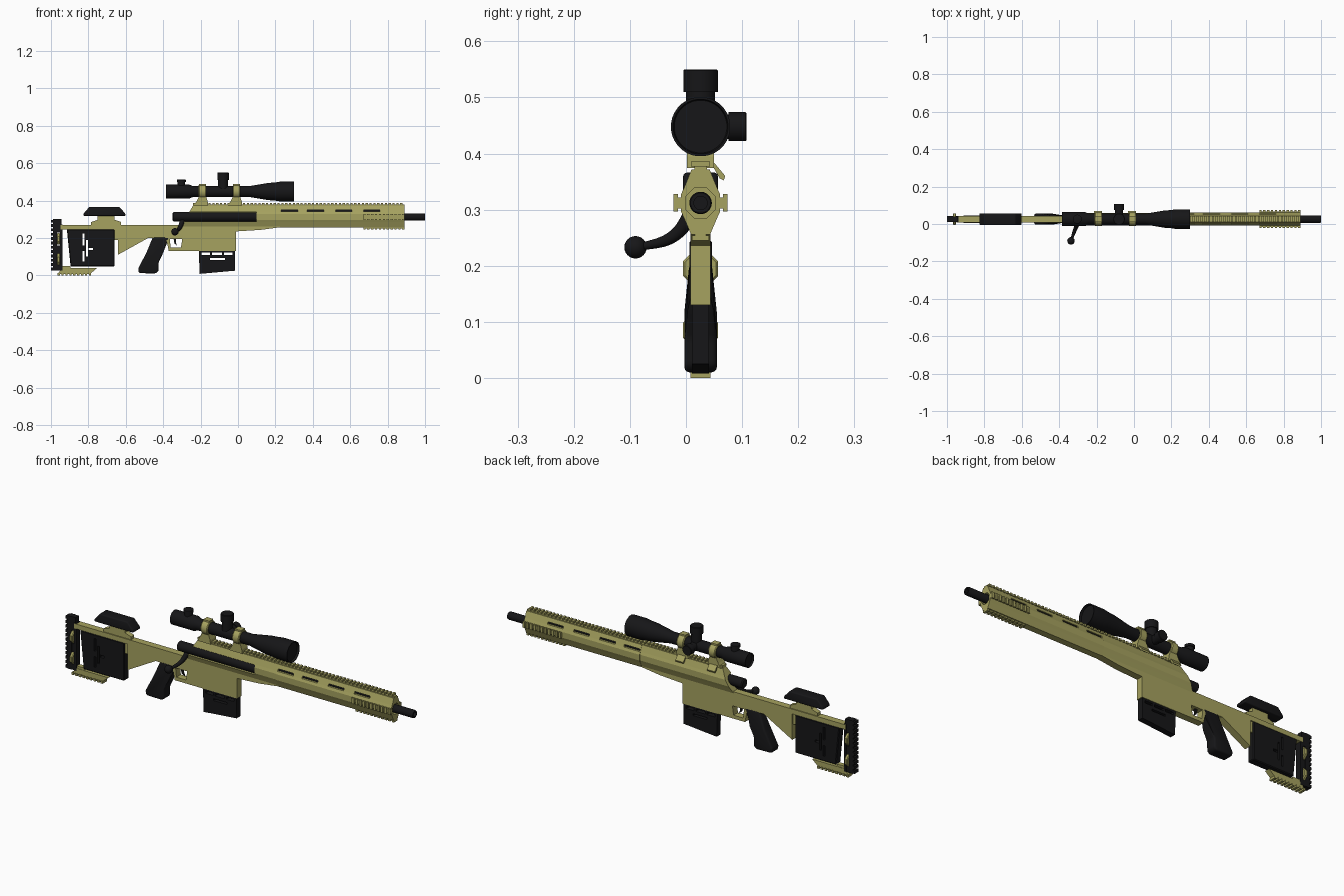
import bpy, bmesh, math
from mathutils import Vector, Matrix

if "Cube" in bpy.data.objects:
    bpy.data.objects.remove(bpy.data.objects["Cube"])

C = 0.026  # y of the centre plane


def material(name, rgb):
    m = bpy.data.materials.new(name)
    m.diffuse_color = (*rgb, 1)
    m.use_nodes = True
    m.node_tree.nodes["Principled BSDF"].inputs["Base Color"].default_value = m.diffuse_color
    return m


GREEN = material("olive", (0.38, 0.36, 0.115))
BLACK = material("black", (0.008, 0.008, 0.009))


def finish(name, bm, mat, smooth=32):
    bmesh.ops.recalc_face_normals(bm, faces=bm.faces)
    for f in bm.faces:
        f.smooth = smooth > 0
    for e in bm.edges:
        e.smooth = len(e.link_faces) == 2 and e.calc_face_angle(0) < math.radians(smooth)
    me = bpy.data.meshes.new(name)
    bm.to_mesh(me)
    bm.free()
    me.materials.append(mat)
    ob = bpy.data.objects.new(name, me)
    bpy.context.collection.objects.link(ob)
    return ob


def extrude(name, pts, a, b, mat, axis="y", bevel=0, segs=2, edit=None):
    """Profile (x,z) swept along y, or (y,z) swept along x."""
    bm = bmesh.new()
    co = (lambda p, t: (p[0], t, p[1])) if axis == "y" else (lambda p, t: (t, p[0], p[1]))
    f = bm.faces.new([bm.verts.new(co(p, a)) for p in pts])
    r = bmesh.ops.extrude_face_region(bm, geom=[f])
    d = Vector(co((0, 0), b - a))
    for v in r["geom"]:
        if isinstance(v, bmesh.types.BMVert):
            v.co += d
    if edit:
        for v in bm.verts:
            edit(v)
    if bevel:
        bmesh.ops.recalc_face_normals(bm, faces=bm.faces)
        bmesh.ops.bevel(bm, geom=bm.edges[:], offset=bevel, segments=segs, profile=0.5,
                        affect="EDGES", clamp_overlap=True)
    return finish(name, bm, mat, 40 if segs > 2 else 0)


def slab(name, pts, half, mat, **k):
    return extrude(name, pts, C - half, C + half, mat, **k)


def boxes(name, items, mat):
    """Each item is x0,x1,y0,y1,z0,z1."""
    bm = bmesh.new()
    for x0, x1, y0, y1, z0, z1 in items:
        m = Matrix.Translation(((x0 + x1) / 2, (y0 + y1) / 2, (z0 + z1) / 2))
        bmesh.ops.create_cube(bm, size=1, matrix=m @ Matrix.Diagonal((x1 - x0, y1 - y0, z1 - z0, 1)))
    return finish(name, bm, mat, 0)


def lathe(name, profile, origin, mat, axis="x", n=32):
    """Profile of (distance along axis, radius) turned around the axis."""
    bm = bmesh.new()
    rings = []
    for t, r in profile:
        ring = []
        for i in range(n):
            a = 2 * math.pi * (i + 0.5) / n
            u, w = r * math.cos(a), r * math.sin(a)
            p = {"x": (t, u, w), "y": (u, t, w), "z": (u, w, t)}[axis]
            ring.append(bm.verts.new(Vector(p) + Vector(origin)))
        rings.append(ring)
    for a, b in zip(rings, rings[1:]):
        for i in range(n):
            bm.faces.new((a[i], a[(i + 1) % n], b[(i + 1) % n], b[i]))
    bm.faces.new(rings[0])
    bm.faces.new(rings[-1])
    return finish(name, bm, mat, 32 if n > 8 else 0)


def cut(ob, cutter):
    mod = ob.modifiers.new("cut", "BOOLEAN")
    mod.operation, mod.solver, mod.object = "DIFFERENCE", "EXACT", cutter
    cutter.hide_render = True
    dg = bpy.context.evaluated_depsgraph_get()
    me = bpy.data.meshes.new_from_object(ob.evaluated_get(dg))
    ob.modifiers.clear()
    ob.data = me
    bpy.data.objects.remove(cutter)


# barrel and handguard
lathe("barrel", [(0.0, 0.02), (0.995, 0.02), (1.0, 0.018), (1.0, 0.012), (0.9, 0.012)], (0, C, 0.312), BLACK)
half = [(0.017, 0.256), (0.029, 0.284), (0.035, 0.297), (0.035, 0.327), (0.029, 0.34), (0.016, 0.372)]
section = [(C + y, z) for y, z in half] + [(C - y, z) for y, z in reversed(half)]
guard = extrude("handguard", section, 0.225, 0.89, GREEN, axis="x")
cut(guard, lathe("bore_cutter", [(0.2, 0.029), (0.95, 0.029)], (0, C, 0.312), GREEN, n=8))
slots = []
for x in (0.37, 0.52, 0.67, 0.23):
    for y0, y1 in ((-0.03, 0.009), (0.043, 0.08)):
        slots.append((x, x + 0.09, y0, y1, 0.34, 0.352))
cut(guard, boxes("slot_cutter", slots, GREEN))
boxes("slot_liners", [(x0, x1, y0 + 0.0375 if y0 < 0 else 0.0425, 0.0095 if y0 < 0 else y0 + 0.0015, z0, z1)
                      for x0, x1, y0, y1, z0, z1 in slots], BLACK)

# rails with teeth
rail = [(-0.24, 0.89, C - 0.011, C + 0.011, 0.37, 0.378)]
rail += [(-0.24 + i * 0.0205, -0.228 + i * 0.0205, C - 0.016, C + 0.016, 0.376, 0.387) for i in range(55)]
boxes("top_rail", rail, GREEN)
side = [(0.67, 0.89, C - 0.042, C + 0.042, 0.302, 0.322), (0.67, 0.89, C - 0.01, C + 0.01, 0.25, 0.262)]
side = [(0.67, 0.89, C - 0.042, C - 0.03, 0.302, 0.322), (0.67, 0.89, C + 0.03, C + 0.042, 0.302, 0.322), side[1]]
for i in range(11):
    a = 0.67 + i * 0.0208
    b = a + 0.012
    side += [(a, b, C - 0.048, C - 0.04, 0.297, 0.328), (a, b, C + 0.04, C + 0.048, 0.297, 0.328),
             (a, b, C - 0.015, C + 0.015, 0.245, 0.254)]
boxes("side_and_bottom_rails", side, GREEN)


# receiver with sloped rear and bolt port
def slope_rear(v):
    v.co.y = C + (v.co.y - C) * 0.92
    if v.co.x < 0:
        v.co.x += (v.co.z - 0.256) * 0.6


receiver = extrude("upper_receiver", section, -0.31, 0.225, GREEN, axis="x", edit=slope_rear)
cut(receiver, boxes("port_cutter", [(-0.4, 0.1, -0.05, 0.01, 0.288, 0.338)], GREEN))
lathe("bolt", [(-0.35, 0.019), (-0.345, 0.025), (0.1, 0.025)], (0, 0.016, 0.313), BLACK, n=24)

# lower body, stock spine and trigger guard
body = slab("lower_body", [(-0.95, 0.245), (-0.95, 0.27), (0.225, 0.27), (0.225, 0.257), (0.12, 0.243),
                           (-0.01, 0.235), (-0.01, 0.13), (-0.37, 0.13), (-0.385, 0.2), (-0.48, 0.2),
                           (-0.642, 0.11), (-0.642, 0.245)], 0.018, GREEN)
cut(body, slab("guard_cutter", [(-0.36, 0.148), (-0.305, 0.148), (-0.298, 0.195), (-0.365, 0.195)], 0.05, GREEN))
slab("trigger", [(-0.345, 0.2), (-0.33, 0.2), (-0.333, 0.175), (-0.325, 0.158), (-0.34, 0.17)], 0.005, BLACK)


# grip
def taper(v):
    if v.co.z > 0.15:
        v.co.y = C + (v.co.y - C) * 0.68


slab("pistol_grip", [(-0.455, 0.205), (-0.365, 0.205), (-0.385, 0.16), (-0.4, 0.12), (-0.425, 0.07), (-0.425, 0.022),
                     (-0.44, 0.01), (-0.53, 0.012), (-0.535, 0.035), (-0.49, 0.12)], 0.029, BLACK,
     bevel=0.009, segs=3, edit=taper)

# magazine
mag = slab("magazine", [(-0.21, 0.14), (-0.015, 0.14), (-0.015, 0.025), (-0.205, 0.008)], 0.015, BLACK)
cut(mag, boxes("mag_cutter", [(-0.195, -0.15, -1, 1, 0.108, 0.121), (-0.14, -0.085, -1, 1, 0.108, 0.121),
                              (-0.075, -0.03, -1, 1, 0.108, 0.121), (-0.15, -0.07, -1, 1, 0.082, 0.092)], BLACK))

# stock panel with cut-outs
panel = slab("stock_panel", [(-0.915, 0.246), (-0.66, 0.246), (-0.66, 0.048), (-0.895, 0.048)], 0.02, BLACK,
             bevel=0.004, segs=1)
cut(panel, boxes("panel_cutter", [(-0.832, -0.822, -1, 1, 0.075, 0.13), (-0.832, -0.822, -1, 1, 0.16, 0.225),
                                  (-0.812, -0.802, -1, 1, 0.1, 0.19), (-0.8, -0.775, -1, 1, 0.135, 0.147)], BLACK))
boxes("stock_link", [(-0.665, -0.635, C - 0.012, C + 0.012, 0.19, 0.25),
                     (-0.95, -0.895, C - 0.012, C + 0.012, 0.03, 0.05)], GREEN)

# butt pad with ribs and adjusting wheels
pad = [(-0.99, -0.967, C - 0.016, C + 0.016, 0.025, 0.3), (-0.952, -0.938, C - 0.016, C + 0.016, 0.025, 0.272),
       (-0.975, -0.945, C - 0.012, C + 0.012, 0.1, 0.16), (-0.975, -0.945, C - 0.014, C + 0.014, 0.23, 0.3),
       (-0.975, -0.945, C - 0.014, C + 0.014, 0.025, 0.06)]
pad += [(-1.0, -0.985, C - 0.016, C + 0.016, 0.027 + i * 0.0232, 0.042 + i * 0.0232) for i in range(12)]
boxes("butt_pad", pad, BLACK)
for z in (0.195, 0.085):
    lathe("adjusting_wheel", [(-0.968, 0.03), (-0.965, 0.034), (-0.955, 0.034), (-0.951, 0.03)],
          (0, C, z), GREEN, n=8)

# lower stock rail
slab("stock_foot", [(-0.965, 0.008), (-0.79, 0.008), (-0.755, 0.038), (-0.94, 0.038)], 0.014, GREEN)
boxes("stock_foot_teeth", [(-0.965 + i * 0.021, -0.953 + i * 0.021, C - 0.018, C + 0.018, 0, 0.012)
                           for i in range(9)], GREEN)

# cheek rest
slab("cheek_rest", [(-0.828, 0.318), (-0.6, 0.318), (-0.602, 0.33), (-0.635, 0.366), (-0.795, 0.366),
                    (-0.826, 0.33)], 0.031, BLACK, bevel=0.008, segs=3)
slab("cheek_riser", [(-0.785, 0.268), (-0.625, 0.268), (-0.625, 0.285), (-0.66, 0.297), (-0.66, 0.322),
                     (-0.75, 0.322), (-0.75, 0.297), (-0.785, 0.285)], 0.013, GREEN)

# bolt handle
cu = bpy.data.curves.new("bolt_handle", "CURVE")
cu.dimensions, cu.bevel_depth, cu.bevel_resolution, cu.use_fill_caps = "3D", 0.011, 3, True
sp = cu.splines.new("BEZIER")
path = [((-0.295, 0.015, 0.3), 1.3), ((-0.312, -0.022, 0.253), 1.0), ((-0.335, -0.085, 0.232), 0.6)]
sp.bezier_points.add(len(path) - 1)
for bp, (co, r) in zip(sp.bezier_points, path):
    bp.co, bp.radius, bp.handle_left_type, bp.handle_right_type = co, r, "AUTO", "AUTO"
cu.materials.append(BLACK)
bpy.context.collection.objects.link(bpy.data.objects.new("bolt_handle", cu))
bm = bmesh.new()
bmesh.ops.create_uvsphere(bm, u_segments=20, v_segments=12, radius=0.02,
                          matrix=Matrix.Translation((-0.337, -0.09, 0.233)))
finish("bolt_knob", bm, BLACK)

# scope
ZS = 0.448
lathe("scope_tube", [(-0.375, 0.028), (-0.375, 0.034), (-0.385, 0.034), (-0.385, 0.037), (-0.26, 0.037),
                     (-0.24, 0.029), (0.06, 0.029), (0.16, 0.046), (0.2, 0.049), (0.225, 0.053), (0.3, 0.053),
                     (0.3, 0.049), (0.29, 0.047)], (0, C, ZS), BLACK)
lathe("elevation_turret", [(0, 0.026), (0.062, 0.026), (0.062, 0.031), (0.1, 0.031), (0.102, 0.029)],
      (-0.08, C, ZS), BLACK, axis="z", n=24)
lathe("side_turret", [(0, 0.022), (0.05, 0.022), (0.05, 0.026), (0.08, 0.026), (0.082, 0.024)],
      (-0.08, C, ZS), BLACK, axis="y", n=24)
lathe("rear_turret", [(0, 0.02), (0.05, 0.02), (0.05, 0.024), (0.063, 0.024), (0.065, 0.02)],
      (-0.303, C, ZS), BLACK, axis="z", n=24)

# scope mounts
for x in (-0.19, -0.008):
    lathe("scope_ring", [(-0.02, 0.034), (-0.016, 0.037), (0.016, 0.037), (0.02, 0.034)], (x, C, ZS), GREEN, n=24)
    slab("mount_foot", [(x - 0.045, 0.374), (x + 0.03, 0.374), (x + 0.028, 0.395), (x + 0.018, 0.425),
                        (x - 0.018, 0.425), (x - 0.03, 0.398)], 0.024, GREEN)
    extrude("mount_lever", [(C + 0.018, 0.384), (C + 0.024, 0.384), (C + 0.044, 0.36), (C + 0.041, 0.352),
                            (C + 0.034, 0.356)], x - 0.025, x + 0.02, GREEN, axis="x")
    boxes("ring_clamp", [(x - 0.018, x + 0.018, C - 0.016, C + 0.016, 0.47, 0.489)], GREEN)
